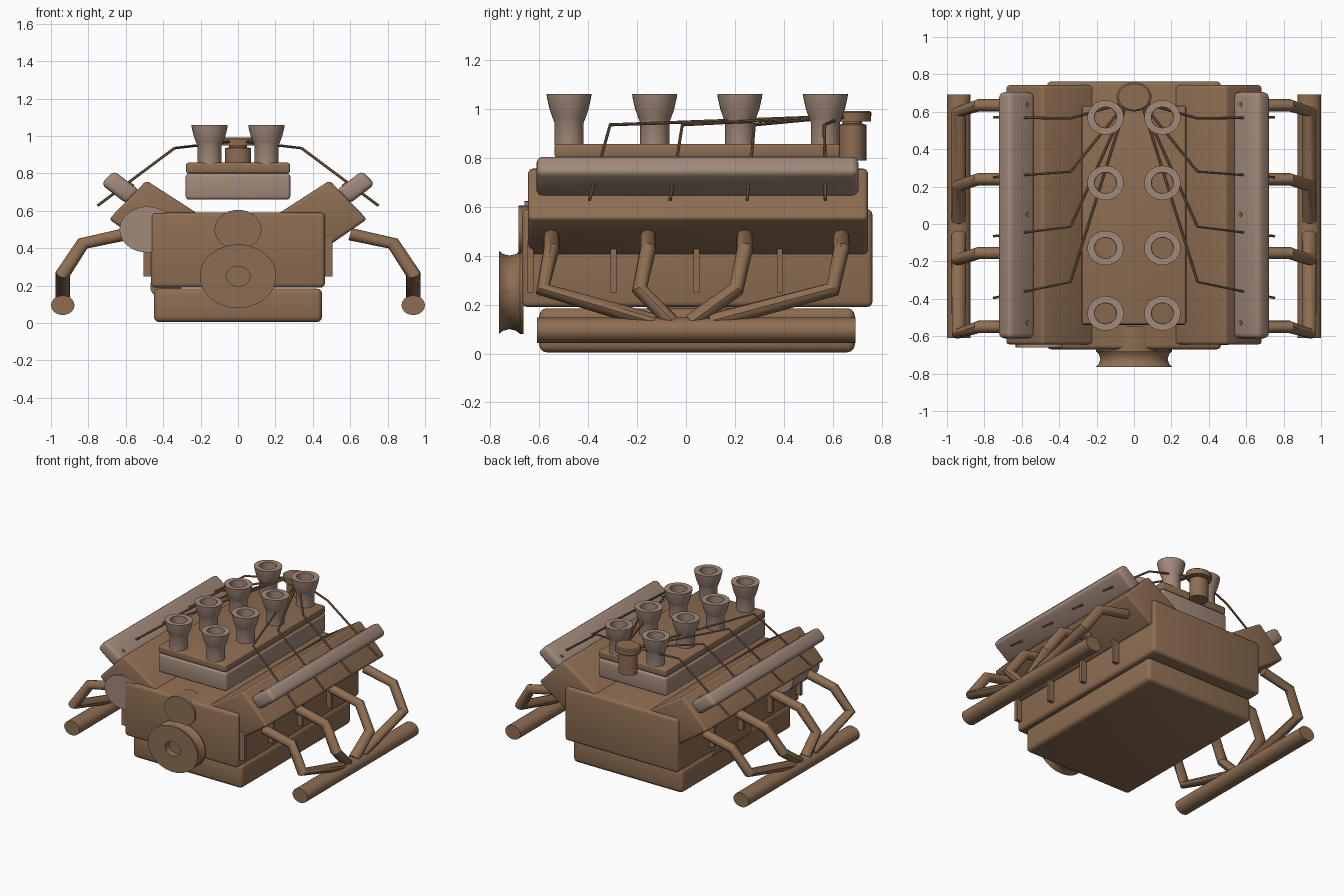
import bpy, bmesh, math
from mathutils import Matrix

if "Cube" in bpy.data.objects:
    bpy.data.objects.remove(bpy.data.objects["Cube"])

XS = 1.2  # round parts are stretched sideways by this factor


def material(name, rgb):
    m = bpy.data.materials.new(name)
    m.diffuse_color = (*rgb, 1)
    m.use_nodes = True
    m.node_tree.nodes["Principled BSDF"].inputs["Base Color"].default_value = m.diffuse_color
    return m


BRONZE = material("bronze brown", (0.27, 0.155, 0.085))
ALLOY = material("dusty alloy", (0.36, 0.25, 0.195))


def finish(ob, mat, bevel=0, segments=3):
    ob.data.materials.append(mat)
    bpy.ops.object.select_all(action='DESELECT')
    ob.select_set(True)
    bpy.context.view_layer.objects.active = ob
    if bevel:
        b = ob.modifiers.new("rounded_edges", 'BEVEL')
        b.width, b.segments = bevel, segments
        b.limit_method = 'ANGLE'
        bpy.ops.object.modifier_apply(modifier=b.name)
    bpy.ops.object.shade_smooth_by_angle(angle=math.radians(35))
    return ob


def from_bmesh(name, bm):
    bmesh.ops.recalc_face_normals(bm, faces=bm.faces[:])
    me = bpy.data.meshes.new(name)
    bm.to_mesh(me)
    bm.free()
    ob = bpy.data.objects.new(name, me)
    bpy.context.collection.objects.link(ob)
    return ob


def prism(name, profile, y0, y1, mat, bevel=0):
    """Extrude an x-z outline from y0 to y1."""
    bm = bmesh.new()
    rings = [[bm.verts.new((x, y, z)) for x, z in profile] for y in (y0, y1)]
    n = len(profile)
    bm.faces.new(rings[0])
    bm.faces.new(rings[1])
    for i in range(n):
        j = (i + 1) % n
        bm.faces.new((rings[0][i], rings[0][j], rings[1][j], rings[1][i]))
    return finish(from_bmesh(name, bm), mat, bevel)


def box(name, x0, x1, y0, y1, z0, z1, mat, bevel=0):
    return prism(name, [(x0, z0), (x1, z0), (x1, z1), (x0, z1)], y0, y1, mat, bevel)


def lathe(name, profile, loc, mat, along_y=False, sx=1.0, n=32, tilt=0):
    """Spin (radius, height) points; zero radius closes an end."""
    bm = bmesh.new()
    rings = []
    for r, h in profile:
        count = 1 if r == 0 else n
        rings.append([bm.verts.new((r * math.cos(2 * math.pi * i / n),
                                    r * math.sin(2 * math.pi * i / n), h))
                      for i in range(count)])
    for a, b in zip(rings, rings[1:]):
        for i in range(n):
            j = (i + 1) % n
            if len(a) == 1:
                bm.faces.new((a[0], b[i], b[j]))
            elif len(b) == 1:
                bm.faces.new((a[i], a[j], b[0]))
            else:
                bm.faces.new((a[i], a[j], b[j], b[i]))
    if along_y:
        bm.transform(Matrix.Rotation(-math.pi / 2, 4, 'X'))
    if tilt:
        bm.transform(Matrix.Rotation(tilt, 4, 'Y'))
    bm.transform(Matrix.Translation(loc) @ Matrix.Diagonal((sx, 1, 1, 1)))
    return finish(from_bmesh(name, bm), mat)


def rod(name, r, h0, h1, loc, mat, **kw):
    return lathe(name, [(0, h0), (r, h0), (r, h1), (0, h1)], loc, mat, **kw)


def tube(name, points, r, mat, res=4):
    """Sweep a round section along a polyline."""
    cu = bpy.data.curves.new(name, 'CURVE')
    cu.dimensions = '3D'
    cu.bevel_depth, cu.bevel_resolution, cu.use_fill_caps = r, res, True
    sp = cu.splines.new('POLY')
    sp.points.add(len(points) - 1)
    for p, (x, y, z) in zip(sp.points, points):
        p.co = (x / XS, y, z, 1)
    ob = bpy.data.objects.new(name, cu)
    bpy.context.collection.objects.link(ob)
    bpy.ops.object.select_all(action='DESELECT')
    ob.select_set(True)
    bpy.context.view_layer.objects.active = ob
    bpy.ops.object.convert(target='MESH')
    ob = bpy.context.view_layer.objects.active
    ob.data.transform(Matrix.Diagonal((XS, 1, 1, 1)))
    return finish(ob, mat)


# Lower engine
box("oil_pan", -0.45, 0.45, -0.60, 0.69, 0.005, 0.185, BRONZE, 0.03)
box("engine_block", -0.465, 0.465, -0.67, 0.762, 0.19, 0.59, BRONZE, 0.022)
rod("starter_motor", 0.07, -0.1, 0.33, (-0.385, 0, 0.195), BRONZE, along_y=True, sx=XS)

# Front pulleys and accessories
lathe("crank_pulley", [(0, -0.715), (0.053, -0.715), (0.053, -0.765), (0.17, -0.765),
                       (0.157, -0.748), (0.15, -0.722), (0.157, -0.695), (0.17, -0.678),
                       (0.17, -0.665), (0, -0.665)],
      (0, 0, 0.25), BRONZE, along_y=True, sx=XS, n=48)
rod("water_pump", 0.105, -0.685, -0.545, (0, 0, 0.50), BRONZE, along_y=True, sx=XS)
rod("alternator", 0.123, -0.66, -0.35, (-0.486, 0, 0.50), ALLOY, along_y=True, sx=XS)

# Intake manifold and distributor
box("intake_base", -0.28, 0.28, -0.54, 0.635, 0.66, 0.80, ALLOY, 0.018)
box("intake_lid", -0.278, 0.278, -0.537, 0.63, 0.80, 0.857, BRONZE, 0.012)
lathe("distributor", [(0, 0.79), (0.057, 0.79), (0.057, 0.935), (0.04, 0.94), (0.04, 0.948),
                      (0.076, 0.948), (0.078, 0.985), (0.07, 0.992), (0, 0.992)],
      (0, 0.68, 0), BRONZE, sx=XS)

HEADER = [(-0.55, -0.13), (-0.155, -0.06), (0.24, 0.02), (0.635, 0.10)]
WIRES = [(-0.31, -0.395), (-0.015, -0.065), (0.28, 0.25), (0.565, 0.57)]

for side, s in (("left", -1), ("right", 1)):
    # Cylinder head and valve cover
    prism(side + "_cylinder_head",
          [(s * x, z) for x, z in ((0.20, 0.575), (0.49, 0.762), (0.69, 0.555), (0.465, 0.40))],
          -0.645, 0.743, BRONZE, 0.018)
    prism(side + "_valve_cover",
          [(s * x, z) for x, z in ((0.525, 0.708), (0.665, 0.815), (0.733, 0.742), (0.593, 0.635))],
          -0.612, 0.705, ALLOY, 0.028)
    for y in (-0.53, 0.05, 0.64):
        rod(side + "_cover_bolt", 0.013, -0.01, 0.006, (s * 0.568, y, 0.741), BRONZE,
            n=12, tilt=-s * 0.65)

    # Ribs along the block
    for y in (-0.635, -0.297, 0.043, 0.383):
        box(side + "_block_rib", s * 0.45, s * 0.505, y - 0.012, y + 0.012, 0.25, 0.46, BRONZE)

    # Exhaust headers and collector
    for y, end in HEADER:
        tube(side + "_header_pipe", [(s * 0.60, y, 0.475), (s * 0.83, y, 0.425),
                                     (s * 0.937, y - 0.035, 0.262), (s * 0.937, end, 0.13)],
             0.033, BRONZE)
    rod(side + "_exhaust_collector", 0.052, -0.61, 0.692, (s * 0.937, 0, 0.095), BRONZE,
        along_y=True, sx=XS)

    # Intake trumpets, open at the top
    for y in (-0.478, -0.128, 0.22, 0.57):
        lathe(side + "_intake_trumpet", [(0.06, 0.85), (0.06, 0.945), (0.068, 0.965),
                                         (0.08, 1.0), (0.09, 1.045), (0.092, 1.06),
                                         (0.056, 1.06), (0.054, 0.86)],
              (s * 0.152, y, 0), ALLOY, sx=1.06)

    # Ignition wires
    for bend, tip in WIRES:
        tube(side + "_ignition_wire", [(s * 0.04, 0.65, 0.97), (s * 0.34, bend, 0.935),
                                       (s * 0.75, tip, 0.628)], 0.007, BRONZE, 2)
